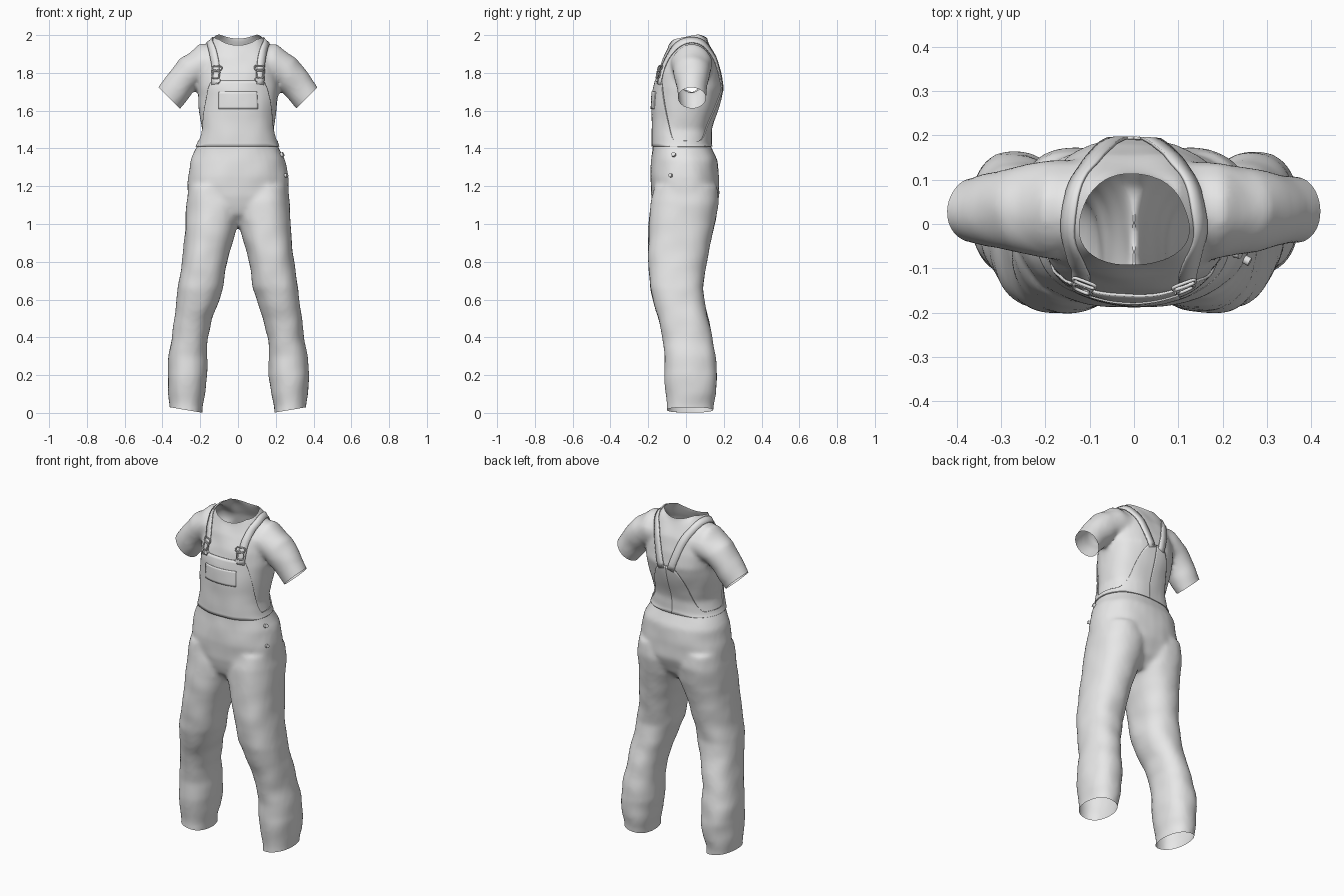
import bpy, bmesh, math
from mathutils import Vector, noise
from mathutils.bvhtree import BVHTree

default_cube = bpy.data.objects.get("Cube")
if default_cube:
    bpy.data.objects.remove(default_cube, do_unlink=True)

cloth = bpy.data.materials.new("light grey cloth")
cloth.use_nodes = True
cloth.diffuse_color = (0.8, 0.8, 0.8, 1)
cloth.node_tree.nodes["Principled BSDF"].inputs["Base Color"].default_value = (0.8, 0.8, 0.8, 1)


def add_object(name, data):
    obj = bpy.data.objects.new(name, data)
    bpy.context.collection.objects.link(obj)
    data.materials.clear()
    data.materials.append(cloth)
    return obj


def ring(center, u, v, power=2.3, count=32):
    """Rounded section spanned by the half axes u and v."""
    points = []
    for i in range(count):
        a = math.tau * i / count
        c, s = math.cos(a), math.sin(a)
        points.append(center + u * math.copysign(abs(c) ** (2 / power), c)
                      + v * math.copysign(abs(s) ** (2 / power), s))
    return points


def loft(bm, rings):
    """Closed tube through a list of sections."""
    loops = [[bm.verts.new(p) for p in r] for r in rings]
    n = len(loops[0])
    for low, high in zip(loops, loops[1:]):
        for i in range(n):
            j = (i + 1) % n
            bm.faces.new((low[i], low[j], high[j], high[i]))
    bm.faces.new(loops[0])
    bm.faces.new(loops[-1])


def level_ring(z, x0, x1, y0, y1):
    return ring(Vector(((x0 + x1) / 2, (y0 + y1) / 2, z)),
                Vector(((x1 - x0) / 2, 0, 0)), Vector((0, (y1 - y0) / 2, 0)))


def smooth(low, high, value):
    t = min(max((value - low) / (high - low), 0), 1)
    return t * t * (3 - 2 * t)


# Torso sections: height, half width, front, back
torso = [(.99, .06, -.1, .08), (1.05, .22, -.16, .14), (1.15, .27, -.185, .178),
         (1.25, .265, -.19, .177), (1.34, .25, -.182, .167), (1.42, .21, -.177, .13),
         (1.5, .192, -.175, .13), (1.6, .205, -.173, .16), (1.72, .215, -.168, .195),
         (1.8, .21, -.15, .182), (1.88, .19, -.122, .16), (1.94, .15, -.09, .13),
         (1.98, .105, -.087, .113), (2.06, .105, -.087, .113)]

# Leg sections: height, inner side, outer side, front, back
leg = [(-.06, .192, .358, -.1, .14), (.04, .19, .36, -.1, .145), (.1, .175, .37, -.105, .158),
       (.2, .162, .374, -.115, .166), (.3, .165, .367, -.112, .156), (.4, .158, .352, -.125, .14),
       (.5, .135, .337, -.146, .12), (.58, .105, .327, -.168, .1), (.66, .08, .32, -.19, .09),
       (.75, .066, .303, -.2, .1), (.85, .045, .29, -.202, .12), (.95, .018, .282, -.2, .14),
       (1.02, -.01, .28, -.195, .157), (1.12, -.01, .275, -.185, .175), (1.2, .02, .26, -.17, .165)]

# Sleeve sections: centre x, centre z, half height, half depth
sleeve = [(.1, 1.85, .085, .11), (.18, 1.845, .095, .112), (.25, 1.81, .09, .1),
          (.31, 1.74, .084, .085), (.363, 1.665, .08, .073), (.41, 1.615, .08, .072)]

# Fuse the garment volumes into one skin
bm = bmesh.new()
loft(bm, [level_ring(z, -w, w, f, b) for z, w, f, b in torso])
for side in (1, -1):
    loft(bm, [level_ring(z, side * i, side * o, f, b) for z, i, o, f, b in leg])
    rings = []
    for k, (x, z, h, d) in enumerate(sleeve):
        before, after = sleeve[max(k - 1, 0)], sleeve[min(k + 1, len(sleeve) - 1)]
        along = Vector((after[0] - before[0], 0, after[1] - before[1])).normalized()
        rings.append(ring(Vector((side * x, .032, z)),
                          Vector((-side * along.z, 0, along.x)) * h, Vector((0, d, 0)), 2))
    loft(bm, rings)
bmesh.ops.recalc_face_normals(bm, faces=bm.faces)
mesh = bpy.data.meshes.new("garment_volume")
bm.to_mesh(mesh)
bm.free()
volume = add_object("garment_volume", mesh)
remesh = volume.modifiers.new("fuse", "REMESH")
remesh.mode = "VOXEL"
remesh.voxel_size = 0.012
relax = volume.modifiers.new("relax", "SMOOTH")
relax.factor = 0.5
relax.iterations = 8
skin = bpy.data.meshes.new_from_object(volume.evaluated_get(bpy.context.evaluated_depsgraph_get()))
bpy.data.objects.remove(volume, do_unlink=True)

# Soft cloth wrinkles
bm = bmesh.new()
bm.from_mesh(skin)
bm.normal_update()
shifts = [v.normal * (noise.noise(v.co * 9) * 0.006) for v in bm.verts]
for v, shift in zip(bm.verts, shifts):
    v.co += shift


def cut(point, normal, inside):
    """Open the skin by slicing off one end."""
    faces = [f for f in bm.faces if inside(f.calc_center_median())]
    parts = set(faces)
    for f in faces:
        parts.update(f.verts, f.edges)
    bmesh.ops.bisect_plane(bm, geom=list(parts), dist=1e-6, plane_co=point,
                           plane_no=normal, clear_outer=True)


# Neck, sleeve and trouser openings
cut((0, -.09, 1.947), (0, -.17, 1), lambda c: c.z > 1.85 and abs(c.x) < .2)
for side in (1, -1):
    cut((side * .363, 0, 1.665), (side * .7, 0, -.7), lambda c: c.x * side > .24 and c.z > 1.5)
    cut((side * .185, 0, 0), (side * .17, 0, -1), lambda c: c.x * side > 0 and c.z < .2)
for v in bm.verts:
    v.co.z += 3 * min(v.co.x ** 2, .01) * smooth(1.89, 1.97, v.co.z)
bm.normal_update()
surface = BVHTree.FromBMesh(bm)
bm.to_mesh(skin)
bm.free()
add_object("shirt_and_trousers", skin)


def grid_part(name, rows, thickness):
    """Thin cloth layer from rows of points."""
    n = len(rows[0])
    faces = [(i * n + j, (i + 1) * n + j, (i + 1) * n + j + 1, i * n + j + 1)
             for i in range(len(rows) - 1) for j in range(n - 1)]
    data = bpy.data.meshes.new(name)
    data.from_pydata([p for row in rows for p in row], [], faces)
    solid = add_object(name, data).modifiers.new("thickness", "SOLIDIFY")
    solid.thickness = thickness
    solid.offset = 0


def wrap(name, start, end, bottom, top, lift, columns, count=20):
    """Layer wrapped round the torso between two angles from the front."""
    rows = []
    for i in range(columns + 1):
        angle = start + (end - start) * i / columns
        out = Vector((math.sin(math.radians(angle)), -math.cos(math.radians(angle)), 0))
        row = []
        for j in range(count + 1):
            z = bottom + (top(abs(angle)) - bottom) * j / count
            hit = surface.ray_cast(Vector((0, 0, z)), out)[0]
            row.append(hit + out * lift)
        rows.append(row)
    grid_part(name, rows, 0.006)


# Bib, low sides and pointed back of the overalls
wrap("overall_bib_and_back", -180, 180, 1.41,
     lambda a: 1.44 + .32 * (1 - smooth(44, 74, a)) + .28 * smooth(110, 172, a), .004, 144)
wrap("bib_pocket", -32, 32, 1.61, lambda a: 1.7, .008, 24, 8)

# Shoulder straps with their buckles
path = [(.12, -.15, 1.74), (.124, -.12, 1.86), (.135, -.06, 1.93), (.142, .02, 1.97),
        (.13, .08, 1.96), (.085, .15, 1.88), (.03, .19, 1.7)]
for side, label in ((1, "left"), (-1, "right")):
    points = [Vector((side * x, y, z)) for x, y, z in path]
    fine = [a.lerp(b, k / 6) for a, b in zip(points, points[1:]) for k in range(6)] + points[-1:]
    for _ in range(3):
        fine = fine[:1] + [(a + b + c) / 3 for a, b, c in zip(fine, fine[1:], fine[2:])] + fine[-1:]
    rows = [[], [], []]
    for k, p in enumerate(fine):
        along = (fine[min(k + 1, len(fine) - 1)] - fine[max(k - 1, 0)]).normalized()
        spot, normal = surface.find_nearest(p)[:2]
        across = along.cross(normal).normalized() * .021
        for row, step in zip(rows, (-1, 0, 1)):
            place, facing = surface.find_nearest(spot + across * step)[:2]
            row.append(place + facing * .005)
    grid_part(label + "_strap", rows, 0.007)

    for part, z, w, h in (("slider", 1.835, .027, .012), ("clasp", 1.795, .02, .02)):
        spot, normal = surface.find_nearest(Vector((side * .122, -.16, z)))[:2]
        across = Vector((0, 0, 1)).cross(normal).normalized()
        up = normal.cross(across)
        wire = bpy.data.curves.new(label + "_buckle_" + part, "CURVE")
        wire.dimensions = "3D"
        wire.bevel_depth = 0.004
        wire.bevel_resolution = 2
        line = wire.splines.new("POLY")
        loop = ring(spot + normal * .014, across * w, up * h, 4, 16)
        line.points.add(len(loop) - 1)
        for point, co in zip(line.points, loop):
            point.co = (*co, 1)
        line.use_cyclic_u = True
        add_object(wire.name, wire)


def button(name, near, radius):
    spot, normal = surface.find_nearest(Vector(near))[:2]
    bpy.ops.mesh.primitive_cylinder_add(vertices=16, radius=radius, depth=.016,
                                        location=spot + normal * .006,
                                        rotation=normal.to_track_quat("Z", "Y").to_euler())
    bpy.context.object.name = name
    bpy.context.object.data.materials.append(cloth)


# Bib buttons and side fastening buttons
button("left_bib_button", (.122, -.2, 1.77), .013)
button("right_bib_button", (-.122, -.2, 1.77), .013)
button("upper_side_button", (.25, -.07, 1.375), .012)
button("lower_side_button", (.27, -.09, 1.26), .01)

# Smooth cloth shading with crisp edges
bpy.ops.object.select_all(action="DESELECT")
for obj in bpy.context.collection.objects:
    if obj.type == "MESH":
        obj.select_set(True)
        bpy.context.view_layer.objects.active = obj
bpy.ops.object.shade_smooth_by_angle(angle=math.radians(40))
